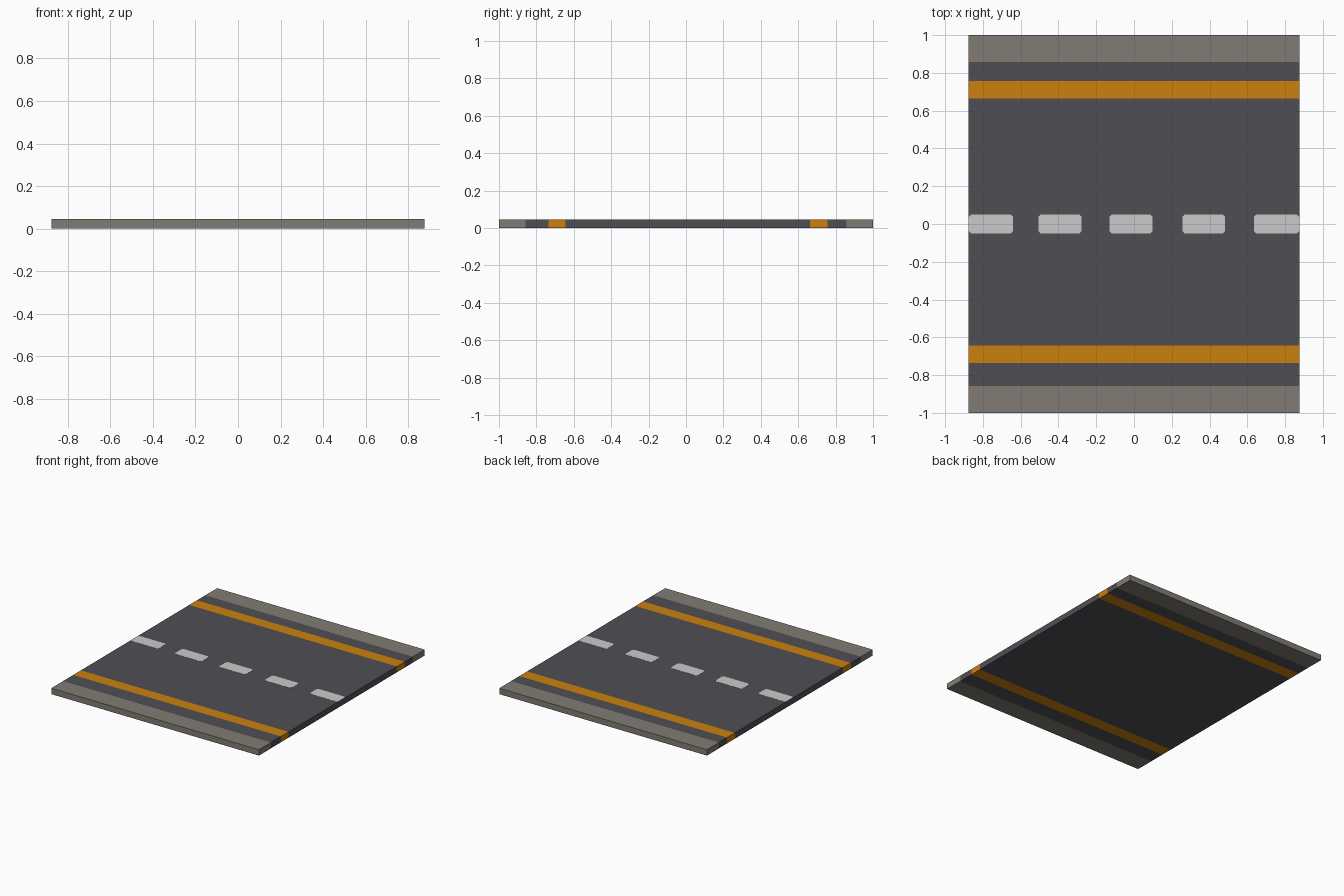
import bpy
import bmesh

if "Cube" in bpy.data.objects:
    bpy.data.objects.remove(bpy.data.objects["Cube"])

HALF_X, TOP = 0.877, 0.045


def material(name, rgb):
    # sRGB 0-255 to linear
    lin = [((c / 255 + 0.055) / 1.055) ** 2.4 for c in rgb]
    m = bpy.data.materials.new(name)
    m.diffuse_color = (*lin, 1)
    m.use_nodes = True
    m.node_tree.nodes["Principled BSDF"].inputs["Base Color"].default_value = m.diffuse_color
    return m


asphalt = material("dark asphalt", (79, 78, 83))
kerb = material("warm grey pavement", (129, 124, 116))
orange = material("orange line paint", (203, 128, 13))
white = material("pale lane paint", (202, 202, 202))


def make_object(name, bm, mats):
    bmesh.ops.recalc_face_normals(bm, faces=bm.faces)
    me = bpy.data.meshes.new(name)
    bm.to_mesh(me)
    bm.free()
    for m in mats:
        me.materials.append(m)
    ob = bpy.data.objects.new(name, me)
    bpy.context.collection.objects.link(ob)
    return ob


# Road slab: one closed slab divided into coloured bands across y
cuts = [-1, -0.857, -0.735, -0.643, 0.664, 0.757, 0.857, 1]
bands = [1, 0, 2, 0, 2, 0, 1]
bm = bmesh.new()
rings = []
for y in cuts:
    rings.append([bm.verts.new((x, y, z)) for x, z in
                  ((-HALF_X, 0), (HALF_X, 0), (HALF_X, TOP), (-HALF_X, TOP))])
for a, b, idx in zip(rings, rings[1:], bands):
    for i in range(4):
        j = (i + 1) % 4
        bm.faces.new((a[i], a[j], b[j], b[i])).material_index = idx
for ring, idx in ((rings[0], bands[0]), (rings[-1], bands[-1])):
    bm.faces.new(ring).material_index = idx
make_object("road_slab", bm, (asphalt, kerb, orange))

# Centre dashes: thin painted plates with clipped corners
dashes = [(-0.875, -0.64), (-0.505, -0.277), (-0.13, 0.098),
          (0.256, 0.483), (0.636, 0.875)]
W, C, T = 0.05, 0.012, 0.001
for n, (x0, x1) in enumerate(dashes, 1):
    bm = bmesh.new()
    outline = [(x0 + C, -W), (x1 - C, -W), (x1, -W + C), (x1, W - C),
               (x1 - C, W), (x0 + C, W), (x0, W - C), (x0, -W + C)]
    low = [bm.verts.new((x, y, TOP)) for x, y in outline]
    high = [bm.verts.new((x, y, TOP + T)) for x, y in outline]
    bm.faces.new(high)
    for i in range(8):
        j = (i + 1) % 8
        bm.faces.new((low[i], low[j], high[j], high[i]))
    bm.normal_update()
    me_ob = make_object(f"lane_dash_{n}", bm, (white,))
